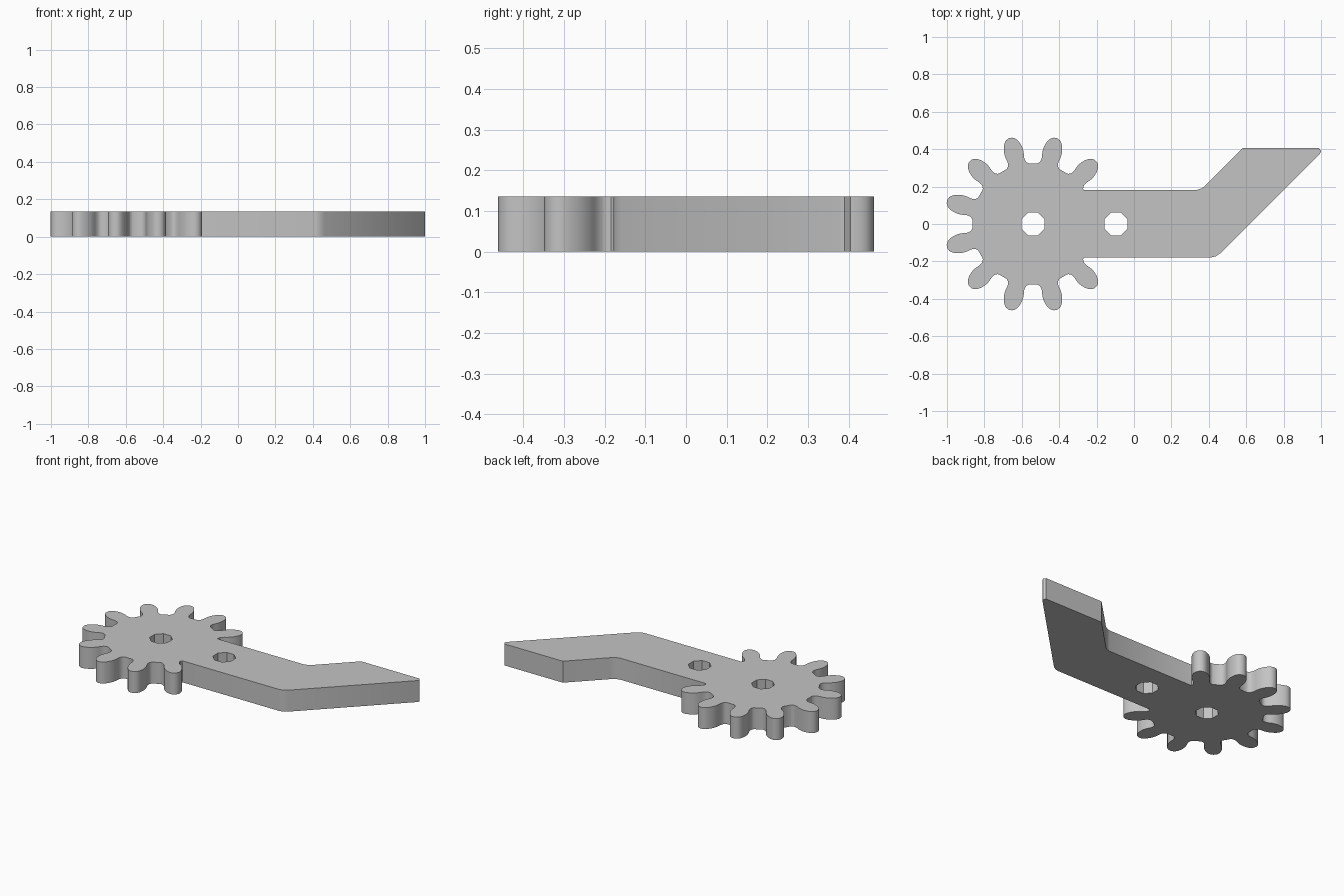
import bpy, bmesh
from math import radians, cos, sin, tau
from mathutils import Vector, Matrix

if "Cube" in bpy.data.objects:
    bpy.data.objects.remove(bpy.data.objects["Cube"], do_unlink=True)

THICKNESS = 0.136
GEAR_CENTRE = Vector((-0.54, 0))

# One flat colour
grey = bpy.data.materials.new("light_grey")
grey.use_nodes = True
colour = (0.55, 0.55, 0.55, 1)
grey.diffuse_color = colour
grey.node_tree.nodes["Principled BSDF"].inputs["Base Color"].default_value = colour


def rounded(points, steps=3):
    """Smooth an open path with Catmull-Rom interpolation."""
    pts = [Vector(p) for p in points]
    pts = [pts[0]] + pts + [pts[-1]]
    path = []
    for a, b, c, d in zip(pts, pts[1:], pts[2:], pts[3:]):
        for i in range(steps):
            t = i / steps
            path.append(0.5 * (2 * b + (c - a) * t + (2 * a - 5 * b + 4 * c - d) * t ** 2
                               + (3 * b - a - 3 * c + d) * t ** 3))
    return path + [pts[-1]]


def octagon(centre, half_width):
    radius = half_width / cos(tau / 16)
    return [Vector(centre) + radius * Vector((cos(a), sin(a)))
            for a in (tau * (i + 0.5) / 8 for i in range(8))]


# Half tooth: distance from the gear centre, half width
half_tooth = [(0.32, 0.06), (0.333, 0.049), (0.355, 0.046), (0.385, 0.051),
              (0.415, 0.05), (0.445, 0.041), (0.465, 0.028), (0.475, 0.01)]
tooth = rounded([(r, -w) for r, w in half_tooth] + [(r, w) for r, w in reversed(half_tooth)])

# Bent arm, from the gear's front side round to its back side
outline = [Vector(p) for p in [
    (-0.265, -0.178), (0.415, -0.178), (0.437, -0.173), (0.46, -0.158),
    (0.995, 0.377), (1, 0.39), (0.99, 0.405), (0.58, 0.405),
    (0.385, 0.21), (0.365, 0.192), (0.335, 0.182), (-0.265, 0.182)]]

# Ten teeth; the arm takes the place of the other two
for k in range(10):
    turn = Matrix.Rotation(radians(45 + 30 * k), 2)
    outline += [GEAR_CENTRE + turn @ p for p in tooth]

# Fill the outline around the two axle holes, then thicken it
bm = bmesh.new()
edges = []
for loop in (outline, octagon(GEAR_CENTRE, 0.062), octagon((-0.096, 0), 0.062)):
    verts = [bm.verts.new((p.x, p.y, 0)) for p in loop]
    edges += [bm.edges.new((a, b)) for a, b in zip(verts, verts[1:] + verts[:1])]
bmesh.ops.triangle_fill(bm, use_beauty=True, edges=edges, normal=(0, 0, 1))
top = bmesh.ops.extrude_face_region(bm, geom=bm.faces[:])
bmesh.ops.translate(bm, vec=(0, 0, THICKNESS),
                    verts=[g for g in top["geom"] if isinstance(g, bmesh.types.BMVert)])
bmesh.ops.recalc_face_normals(bm, faces=bm.faces[:])

mesh = bpy.data.meshes.new("gear_with_bent_arm")
bm.to_mesh(mesh)
bm.free()
mesh.materials.append(grey)
gear_arm = bpy.data.objects.new("gear_with_bent_arm", mesh)
bpy.context.collection.objects.link(gear_arm)

bpy.ops.object.select_all(action="DESELECT")
gear_arm.select_set(True)
bpy.context.view_layer.objects.active = gear_arm
bpy.ops.object.shade_smooth_by_angle(angle=radians(35))
